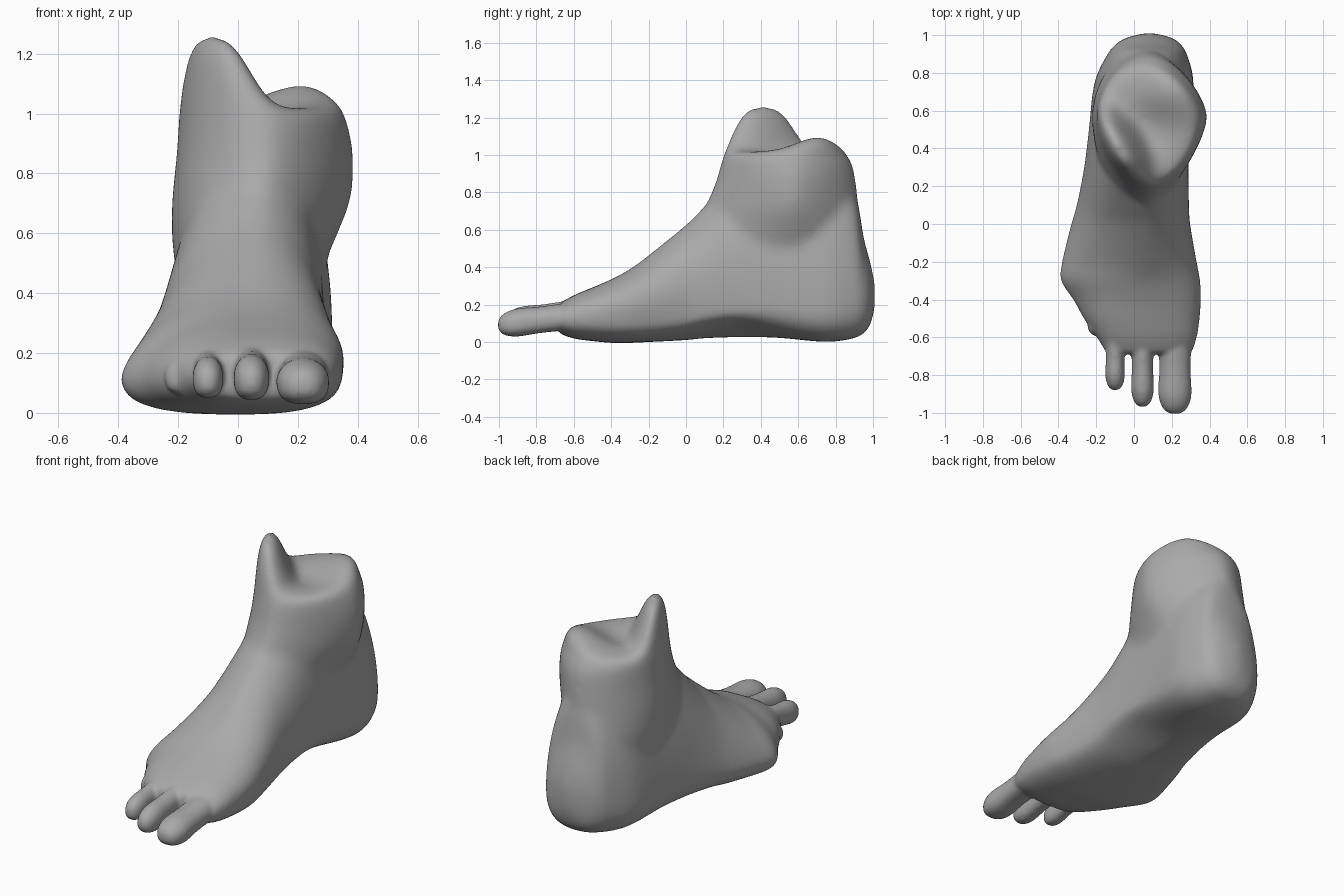
import bpy, bmesh, math

cube = bpy.data.objects.get("Cube")
if cube:
    bpy.data.objects.remove(cube)

skin = bpy.data.materials.new("grey_clay")
skin.use_nodes = True
GREY = (0.4, 0.4, 0.4, 1)
skin.diffuse_color = GREY
skin.node_tree.nodes["Principled BSDF"].inputs["Base Color"].default_value = GREY
SEGMENTS = 48
ANGLES = [2 * math.pi * i / SEGMENTS for i in range(SEGMENTS)]


def smooth_rows(rows, steps=5):
    """Catmull-Rom interpolation of section parameters."""
    out = []
    for i in range(len(rows) - 1):
        quad = list(zip(rows[max(i - 1, 0)], rows[i], rows[i + 1], rows[min(i + 2, len(rows) - 1)]))
        for s in range(steps):
            t = s / steps
            out.append([b + 0.5 * t * (c - a + t * (2*a - 5*b + 4*c - d + t * (3*(b - c) + d - a)))
                        for a, b, c, d in quad])
    return out + [list(rows[-1])]


def power(v, p):
    return math.copysign(abs(v) ** p, v)


def gauss(*ratios, flat=1):
    return math.exp(-sum(r * r for r in ratios) ** flat)


def skin_rings(bm, rings):
    """Bridge rings of points into a closed tube."""
    loops = [[bm.verts.new(p) for p in ring] for ring in rings]
    for a, b in zip(loops, loops[1:]):
        for i in range(SEGMENTS):
            j = (i + 1) % SEGMENTS
            bm.faces.new((a[i], a[j], b[j], b[i]))
    bm.faces.new(loops[0])
    bm.faces.new(loops[-1])


def fused_object(name, bm, voxel, iterations):
    """Fuse overlapping tubes into one softened skin."""
    bmesh.ops.recalc_face_normals(bm, faces=bm.faces)
    mesh = bpy.data.meshes.new(name)
    bm.to_mesh(mesh)
    bm.free()
    mesh.materials.append(skin)
    obj = bpy.data.objects.new(name, mesh)
    bpy.context.collection.objects.link(obj)
    remesh = obj.modifiers.new("fuse", 'REMESH')
    remesh.mode = 'VOXEL'
    remesh.voxel_size = voxel
    remesh.use_smooth_shade = True
    soften = obj.modifiers.new("soften", 'SMOOTH')
    soften.factor = 0.5
    soften.iterations = iterations
    return obj


def foot_ring(y, left, right, low, high, widest=0.3, crest=0.0, peaked=1.0):
    """Upright section: flattened sole, upper half leaning to a crest."""
    cx, w, zm = (left + right) / 2, (right - left) / 2, low + (high - low) * widest
    ring = []
    for a in ANGLES:
        c, s = math.cos(a), math.sin(a)
        if s >= 0:
            x, z = cx + w * power(c, peaked) + crest * s, zm + (high - zm) * s
        else:
            x, z = cx + w * power(c, 0.75), zm + (zm - low) * power(s, 0.75)
            z += 0.09 * gauss((y - 0.25) / 0.24) * max(0, x / 0.3) * -s
        ring.append((x, y, z))
    return ring


bm = bmesh.new()

# Sole, heel and instep: y, left, right, low, high, widest, crest, peaked
foot = [
    (1.01, 0.05, 0.11, 0.18, 0.32, 0.5, 0, 1),
    (0.985, -0.045, 0.205, 0.09, 0.43, 0.45, 0, 1),
    (0.95, -0.1, 0.25, 0.045, 0.56, 0.38, 0, 1),
    (0.9, -0.14, 0.28, 0.02, 0.8, 0.27, 0.01, 1.05),
    (0.75, -0.21, 0.315, 0.0, 0.92, 0.22, 0.02, 1),
    (0.5, -0.24, 0.295, 0.02, 0.95, 0.2, 0.04, 1),
    (0.3, -0.265, 0.285, 0.025, 0.92, 0.18, 0.05, 1.1),
    (0.1, -0.305, 0.285, 0.02, 0.73, 0.2, 0.07, 1.25),
    (0.0, -0.335, 0.288, 0.01, 0.63, 0.22, 0.09, 1.3),
    (-0.2, -0.385, 0.322, 0.0, 0.465, 0.27, 0.1, 1.25),
    (-0.3, -0.392, 0.342, -0.005, 0.39, 0.32, 0.09, 1.05),
    (-0.4, -0.325, 0.35, -0.005, 0.335, 0.4, 0.06, 0.9),
    (-0.5, -0.27, 0.348, 0.005, 0.292, 0.45, 0.03, 0.8),
    (-0.6, -0.2, 0.335, 0.018, 0.25, 0.5, 0.01, 0.75),
    (-0.69, -0.15, 0.31, 0.05, 0.2, 0.5, 0, 0.8),
]
skin_rings(bm, [foot_ring(*r) for r in smooth_rows(foot)])

# Ankle: z, left, right, front, back, pinch of the inner side
ankle = [
    (0.15, -0.16, 0.24, 0.25, 0.93, 1.0),
    (0.3, -0.19, 0.27, 0.15, 0.95, 1.0),
    (0.5, -0.212, 0.295, 0.02, 0.95, 1.15),
    (0.6, -0.222, 0.335, 0.05, 0.94, 1.3),
    (0.72, -0.22, 0.38, 0.1, 0.925, 1.4),
    (0.85, -0.207, 0.388, 0.155, 0.91, 1.35),
    (0.95, -0.2, 0.372, 0.185, 0.89, 1.25),
    (1.0, -0.197, 0.355, 0.2, 0.86, 1.2),
]
MID_Y = 0.57


def ankle_ring(z, left, right, front, back, pinch):
    cx, ring = (left + right) / 2, []
    for a in ANGLES:
        c, s = math.cos(a), math.sin(a)
        p = pinch if c > 0 else 1.08
        depth = back - MID_Y if s > 0 else MID_Y - front
        ring.append((cx + (right - left) / 2 * power(c, p), MID_Y + depth * power(s, p), z))
    return ring


def top_height(x, y):
    """Cut top: tall fin at front right, low hump at the back, shallow hollow."""
    dx, dy = x + 0.11, y - 0.41
    along, across = 0.59 * dx - 0.81 * dy, 0.81 * dx + 0.59 * dy
    fin = 0.25 * gauss(along / 0.24, across / 0.125, flat=1.6)
    hump = 0.08 * gauss((x - 0.22) / 0.18, (y - 0.71) / 0.18)
    hollow = 0.035 * gauss((x - 0.08) / 0.13, (y - 0.52) / 0.13)
    return 1.02 + fin + hump - hollow


rings = [ankle_ring(*r) for r in smooth_rows(ankle)]
outer = rings[-1]
hub_x, hub_y, hub_z = 0.08, 0.55, 1.0
for shrink in (0.99, 0.97, 0.94, 0.9, 0.85, 0.78, 0.7, 0.6, 0.5, 0.4, 0.3, 0.2, 0.1):
    ring = []
    for x, y, z in outer:
        px, py = hub_x + (x - hub_x) * shrink, hub_y + (y - hub_y) * shrink
        ring.append((px, py, hub_z + (1 - shrink ** 16) * (top_height(px, py) - hub_z)))
    rings.append(ring)
skin_rings(bm, rings)

# Soften the blend of foot and ankle before adding the finer toes
body = fused_object("foot_body", bm, 0.014, 30)
evaluated = body.evaluated_get(bpy.context.evaluated_depsgraph_get())
blended = bpy.data.meshes.new_from_object(evaluated)
bpy.data.objects.remove(body)
bm = bmesh.new()
bm.from_mesh(blended)


def toe(x, w, h, tip, length, z):
    """Rounded toe: centre x, half width, half height, tip y, length, tip height."""
    rows = []
    for t, k in ((0, 0.25), (0.03, 0.6), (0.1, 0.88), (0.22, 1.03), (0.45, 0.97), (0.7, 1), (1, 1.05)):
        zc = z + 0.06 * t
        rows.append((tip + length * t, x - w * k, x + w * k, zc - h * k, zc + h * k, 0.5, 0, 1))
    skin_rings(bm, [foot_ring(*r) for r in smooth_rows(rows)])


toe(0.217, 0.085, 0.073, -1.005, 0.5, 0.092)
toe(0.045, 0.058, 0.072, -0.968, 0.45, 0.105)
toe(-0.1, 0.05, 0.066, -0.88, 0.38, 0.105)
toe(-0.195, 0.048, 0.055, -0.59, 0.2, 0.11)

fused_object("foot", bm, 0.0115, 6)
